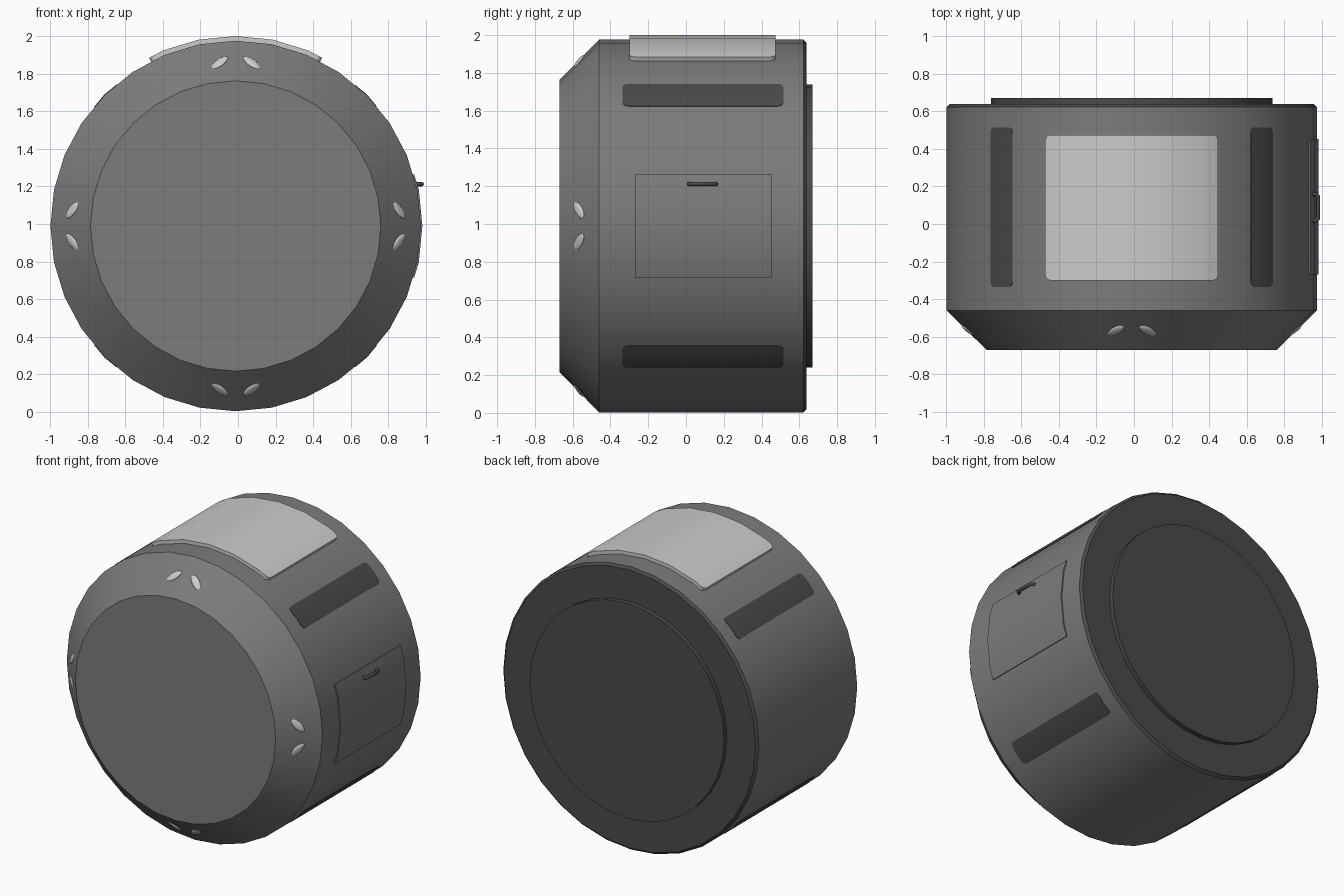
import bpy, bmesh, math
from mathutils import Matrix, Vector

if "Cube" in bpy.data.objects:
    bpy.data.objects.remove(bpy.data.objects["Cube"])

CX, CZ, R, N = -0.0125, 0.9895, 0.9865, 32
STEP = 2 * math.pi / N


def material(name, v):
    m = bpy.data.materials.new(name)
    m.diffuse_color = (v, v, v, 1)
    m.use_nodes = True
    m.node_tree.nodes["Principled BSDF"].inputs["Base Color"].default_value = m.diffuse_color
    return m


GREY = material("mid grey", 0.2)
DARK = material("dark grey", 0.068)
LIGHT = material("light grey", 0.6)


def finish(name, bm, mats, angle=30):
    bmesh.ops.recalc_face_normals(bm, faces=bm.faces)
    me = bpy.data.meshes.new(name)
    bm.to_mesh(me)
    bm.free()
    ob = bpy.data.objects.new(name, me)
    bpy.context.collection.objects.link(ob)
    for m in mats:
        me.materials.append(m)
    bpy.ops.object.select_all(action='DESELECT')
    ob.select_set(True)
    bpy.context.view_layer.objects.active = ob
    bpy.ops.object.shade_smooth_by_angle(angle=math.radians(angle))
    return ob


def lathe(name, profile, mats, rule=None):
    """Capped solid of revolution about the y axis from (y, radius) rings."""
    bm = bmesh.new()
    rings = [[bm.verts.new((CX + r * math.cos(i * STEP), y, CZ + r * math.sin(i * STEP)))
              for i in range(N)] for y, r in profile]
    for a, b in zip(rings, rings[1:]):
        for i in range(N):
            j = (i + 1) % N
            bm.faces.new((a[i], a[j], b[j], b[i]))
    bm.faces.new(rings[0])
    bm.faces.new(rings[-1])
    if rule:
        for f in bm.faces:
            f.material_index = rule(f.calc_center_median())
    return finish(name, bm, mats)


def facet_radius(t):
    return R * math.cos(STEP / 2) / math.cos((t % STEP) - STEP / 2)


def wrapped_plate(name, mid, half, y0, y1, corner, thick, mat, sink=0.01):
    """Rounded rectangle wrapped around the faceted barrel (angles in degrees)."""
    mid, half = math.radians(mid), math.radians(half) * R
    bm = bmesh.new()
    pts = []
    if corner:
        for k, (u, v) in enumerate([(half - corner, y1 - corner), (corner - half, y1 - corner),
                                    (corner - half, y0 + corner), (half - corner, y0 + corner)]):
            for s in range(5):
                a = (k + s / 4) * math.pi / 2
                pts.append((u + corner * math.cos(a), v + corner * math.sin(a)))
    else:
        pts = [(half, y1), (-half, y1), (-half, y0), (half, y0)]
    face = bm.faces.new([bm.verts.new((u, v, -sink)) for u, v in pts])
    ext = bmesh.ops.extrude_face_region(bm, geom=[face])
    for g in ext["geom"]:
        if isinstance(g, bmesh.types.BMVert):
            g.co.z = thick
    # crease lines that follow the barrel facets
    for i in range(-N, N):
        u = (i * STEP - mid) * R
        if abs(u) < half:
            bmesh.ops.bisect_plane(bm, geom=bm.verts[:] + bm.edges[:] + bm.faces[:],
                                   plane_co=(u, 0, 0), plane_no=(1, 0, 0))
    for v in bm.verts:
        t = mid + v.co.x / R
        r = facet_radius(t) + v.co.z
        v.co = (CX + r * math.cos(t), v.co.y, CZ + r * math.sin(t))
    return finish(name, bm, [mat])


# Barrel with tapered front and dark back cap
lathe("barrel", [(-0.67, 0.773), (-0.46, R), (0.622, R), (0.638, R - 0.016)],
      [GREY, DARK], lambda c: 1 if c.y > 0.623 else 0)
lathe("back_disc", [(0.63, 0.75), (0.67, 0.75)], [DARK])

# Raised light panel on top
wrapped_plate("top_panel", 90, 27.2, -0.30, 0.475, 0.03, 0.025, LIGHT)

# Four dark strips on the diagonals
for k in range(4):
    wrapped_plate("dark_strip_%d" % (k + 1), 45 + 90 * k, 4.8, -0.335, 0.515, 0.028, 0.003, DARK)

# Side hatch
wrapped_plate("side_hatch", 0, 16.2, -0.27, 0.452, 0, 0.008, GREY)

# Hatch handle
cu = bpy.data.curves.new("hatch_handle", 'CURVE')
cu.dimensions = '3D'
cu.bevel_depth = 0.011
cu.bevel_resolution = 2
cu.use_fill_caps = True
sp = cu.splines.new('POLY')
path = [(0.935, 0.017), (0.968, 0.017), (0.98, 0.03), (0.98, 0.147), (0.968, 0.16), (0.935, 0.16)]
sp.points.add(len(path) - 1)
for p, (x, y) in zip(sp.points, path):
    p.co = (x, y, 1.212, 1)
handle = bpy.data.objects.new("hatch_handle", cu)
bpy.context.collection.objects.link(handle)
cu.materials.append(DARK)

# Thruster nozzles: angled pairs on the tapered front
for k in range(4):
    for side in (-1, 1):
        t = k * math.pi / 2 + side * STEP / 2
        radial = Vector((math.cos(t), 0, math.sin(t)))
        away = Vector((-math.sin(t), 0, math.cos(t))) * side
        normal = (radial * 0.21 + Vector((0, -1, 0)) * 0.2125).normalized()
        slope = (radial + Vector((0, 1, 0))).normalized()
        c, s = math.cos(math.radians(38)), math.sin(math.radians(38))
        long_ax = (away * c - slope * s).normalized()
        normal = (normal + away * 0.1).normalized()
        long_ax = (long_ax - normal * long_ax.dot(normal)).normalized()
        wide = normal.cross(long_ax)
        pos = Vector((CX, -0.567, CZ)) + radial * 0.873
        rot = Matrix((long_ax, wide, normal)).transposed().to_4x4()
        bm = bmesh.new()
        bmesh.ops.create_uvsphere(bm, u_segments=20, v_segments=10, radius=1)
        bm.transform(Matrix.Translation(pos) @ rot @ Matrix.Diagonal((0.058, 0.025, 0.01, 1)))
        finish("nozzle_%d_%s" % (k + 1, "a" if side < 0 else "b"), bm, [LIGHT], 60)
